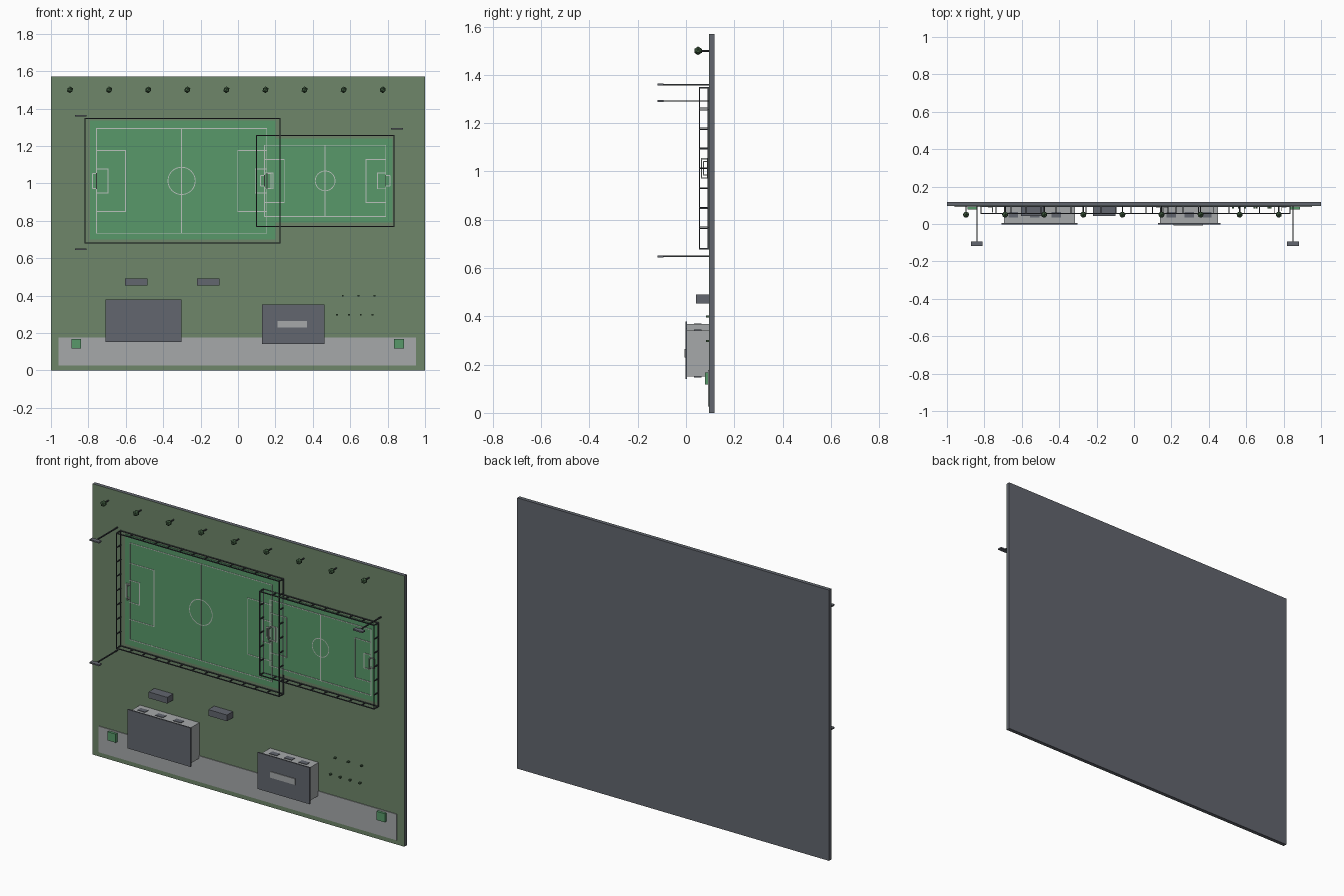
import bpy, bmesh, math
from mathutils import Matrix, Vector

if "Cube" in bpy.data.objects:
    bpy.data.objects.remove(bpy.data.objects["Cube"])


def lin(c):
    return tuple((v / 255 / 12.92) if v / 255 < 0.04045 else ((v / 255 + 0.055) / 1.055) ** 2.4 for v in c)


def mat(name, rgb):
    m = bpy.data.materials.new(name)
    m.diffuse_color = (*lin(rgb), 1)
    m.use_nodes = True
    m.node_tree.nodes["Principled BSDF"].inputs["Base Color"].default_value = m.diffuse_color
    return m


GRASS = mat("olive_grass", (110, 134, 106))
PITCH = mat("pitch_green", (88, 152, 106))
DARK = mat("slate_grey", (98, 102, 110))
LIGHT = mat("concrete_grey", (166, 169, 170))
LINE = mat("line_white", (186, 194, 188))
FENCE = mat("fence_charcoal", (62, 66, 70))
LEAF = mat("tree_green", (64, 92, 64))

WALL = 0.096          # y of the board face


def box(bm, x0, x1, y0, y1, z0, z1):
    m = Matrix.Translation(((x0 + x1) / 2, (y0 + y1) / 2, (z0 + z1) / 2))
    m = m @ Matrix.Diagonal((abs(x1 - x0), abs(y1 - y0), abs(z1 - z0), 1))
    bmesh.ops.create_cube(bm, size=1, matrix=m)


def finish(name, bm, material):
    me = bpy.data.meshes.new(name)
    bm.to_mesh(me)
    bm.free()
    me.materials.append(material)
    ob = bpy.data.objects.new(name, me)
    bpy.context.collection.objects.link(ob)
    return ob


def boxes(name, material, *dims):
    bm = bmesh.new()
    for d in dims:
        box(bm, *d)
    return finish(name, bm, material)


# board: grey slab with a grass face
boxes("base_slab", DARK, (-1, 1, 0.098, 0.118, 0, 1.57))
boxes("grass_face", GRASS, (-1, 1, WALL, 0.098, 0, 1.57))
boxes("pavement", LIGHT, (-0.96, 0.953, 0.092, WALL, 0.026, 0.177))

# pitch surfaces
boxes("small_pitch", PITCH, (0.13, 0.825, 0.0935, WALL, 0.79, 1.24))
boxes("large_pitch", PITCH, (-0.79, 0.20, 0.092, WALL, 0.70, 1.335))


# pitch markings
def markings(name, x0, x1, z0, z1, areas, r):
    bm = bmesh.new()
    w, ya, yb = 0.0022, 0.0905, 0.0935
    cx, cz = (x0 + x1) / 2, (z0 + z1) / 2

    def hor(a, b, z):
        box(bm, min(a, b) - w, max(a, b) + w, ya, yb, z - w, z + w)

    def ver(x, a, b):
        box(bm, x - w, x + w, ya, yb, a, b)

    for z in (z0, z1):
        hor(x0, x1, z)
    for x in (x0, cx, x1):
        ver(x, z0, z1)
    for d, h in areas:
        for end, s in ((x0, 1), (x1, -1)):
            ver(end + s * d, cz - h, cz + h)
            for z in (cz - h, cz + h):
                hor(end, end + s * d, z)
    # centre circle as a flat ring
    n = 32
    ring = []
    for i in range(n):
        a = 2 * math.pi * i / n
        ring.append([bm.verts.new((cx + q * math.cos(a), ya, cz + q * math.sin(a))) for q in (r - w, r + w)])
    for i in range(n):
        a, b = ring[i], ring[(i + 1) % n]
        bm.faces.new((a[0], a[1], b[1], b[0]))
    finish(name, bm, LINE)


markings("large_pitch_lines", -0.757, 0.154, 0.733, 1.293, ((0.155, 0.163), (0.062, 0.064)), 0.073)
markings("small_pitch_lines", 0.142, 0.79, 0.822, 1.204, ((0.105, 0.115), (0.045, 0.042)), 0.053)


# fences: square posts with two rails around each pitch
def fence(name, x0, x1, z0, z1, step):
    bm = bmesh.new()
    t, y0 = 0.0025, 0.053
    for y in (y0, 0.090):
        for z in (z0, z1):
            box(bm, x0 - t, x1 + t, y, y + 2 * t, z - t, z + t)
        for x in (x0, x1):
            box(bm, x - t, x + t, y, y + 2 * t, z0, z1)
    nx, nz = round((x1 - x0) / step), round((z1 - z0) / step)
    for i in range(nx + 1):
        x = x0 + (x1 - x0) * i / nx
        for z in (z0, z1):
            box(bm, x - t, x + t, y0, WALL, z - t, z + t)
    for i in range(1, nz):
        z = z0 + (z1 - z0) * i / nz
        for x in (x0, x1):
            box(bm, x - t, x + t, y0, WALL, z - t, z + t)
    finish(name, bm, FENCE)


fence("large_fence", -0.818, 0.225, 0.68, 1.347, 0.083)
fence("small_fence", 0.10, 0.834, 0.77, 1.255, 0.083)


# goals: two posts, crossbar and rear ground bar
def goal(name, x, s, half, y):
    t, d, cz = 0.0025, 0.022 * s, 1.013
    dims = [(x - t, x + t, y, y + 2 * t, cz - half, cz + half),
            (x + d - t, x + d + t, 0.087, 0.092, cz - half, cz + half)]
    for z in (cz - half, cz + half):
        dims.append((x - t, x + t, y, WALL, z - t, z + t))
        dims.append((x, x + d, 0.087, 0.092, z - t, z + t))
    boxes(name, LINE, *dims)


for nm, x, s, half, y in (("large_goal_left", -0.757, -1, 0.04, 0.062), ("large_goal_right", 0.154, 1, 0.04, 0.062),
                          ("small_goal_left", 0.142, -1, 0.028, 0.07), ("small_goal_right", 0.79, 1, 0.028, 0.07)):
    goal(nm, x, s, half, y)

# floodlights
for i, (x, z) in enumerate(((-0.84, 1.36), (-0.84, 0.648), (0.85, 1.292))):
    boxes(f"floodlight_pole_{i}", FENCE, (x - 0.003, x + 0.003, -0.095, WALL, z - 0.003, z + 0.003))
    boxes(f"floodlight_head_{i}", DARK, (x - 0.031, x + 0.031, -0.118, -0.093, z - 0.004, z + 0.004))

# row of trees
for i in range(9):
    x = -0.898 + 0.209 * i
    bm = bmesh.new()
    bmesh.ops.create_icosphere(bm, subdivisions=1, radius=0.018, matrix=Matrix.Translation((x, 0.05, 1.50)))
    finish(f"tree_crown_{i}", bm, LEAF)
    bm = bmesh.new()
    bmesh.ops.create_cone(bm, cap_ends=True, segments=6, radius1=0.004, radius2=0.004, depth=0.04,
                          matrix=Matrix.Translation((x, 0.077, 1.50)) @ Matrix.Rotation(math.pi / 2, 4, 'X'))
    finish(f"tree_trunk_{i}", bm, FENCE)

# dugouts
for i, x in enumerate((-0.603, -0.22)):
    boxes(f"dugout_{i}", DARK, (x, x + 0.12, 0.042, WALL, 0.454, 0.49))


# buildings: walls, overhanging flat roof, windows on both long sides
def building(name, x0, x1, z0, z1, windows):
    boxes(name + "_walls", LIGHT, (x0 + 0.012, x1 - 0.012, 0.004, WALL, z0 + 0.01, z1 - 0.01))
    boxes(name + "_roof", DARK, (x0, x1, -0.003, 0.005, z0, z1))
    dims = []
    for x in windows:
        for z in (z0 + 0.01, z1 - 0.01):
            dims.append((x - 0.025, x + 0.025, 0.034, 0.064, z - 0.003, z + 0.003))
    boxes(name + "_windows", DARK, *dims)


building("clubhouse", -0.708, -0.303, 0.152, 0.378, (-0.645, -0.53, -0.415))
building("hall", 0.127, 0.462, 0.14, 0.352, (0.20, 0.295, 0.39))
boxes("hall_skylight", LIGHT, (0.21, 0.37, -0.007, -0.002, 0.229, 0.264))

# hedge blocks on the pavement
for i, x in enumerate((-0.865, 0.861)):
    boxes(f"planter_{i}", PITCH, (x - 0.026, x + 0.026, 0.078, WALL, 0.118, 0.168))

# small shrubs beside the hall
bm = bmesh.new()
for x, z in [(0.53 + 0.063 * i, 0.297) for i in range(4)] + [(0.56 + 0.085 * i, 0.40) for i in range(3)]:
    box(bm, x - 0.005, x + 0.005, 0.082, WALL, z - 0.004, z + 0.004)
finish("shrubs", bm, LEAF)
